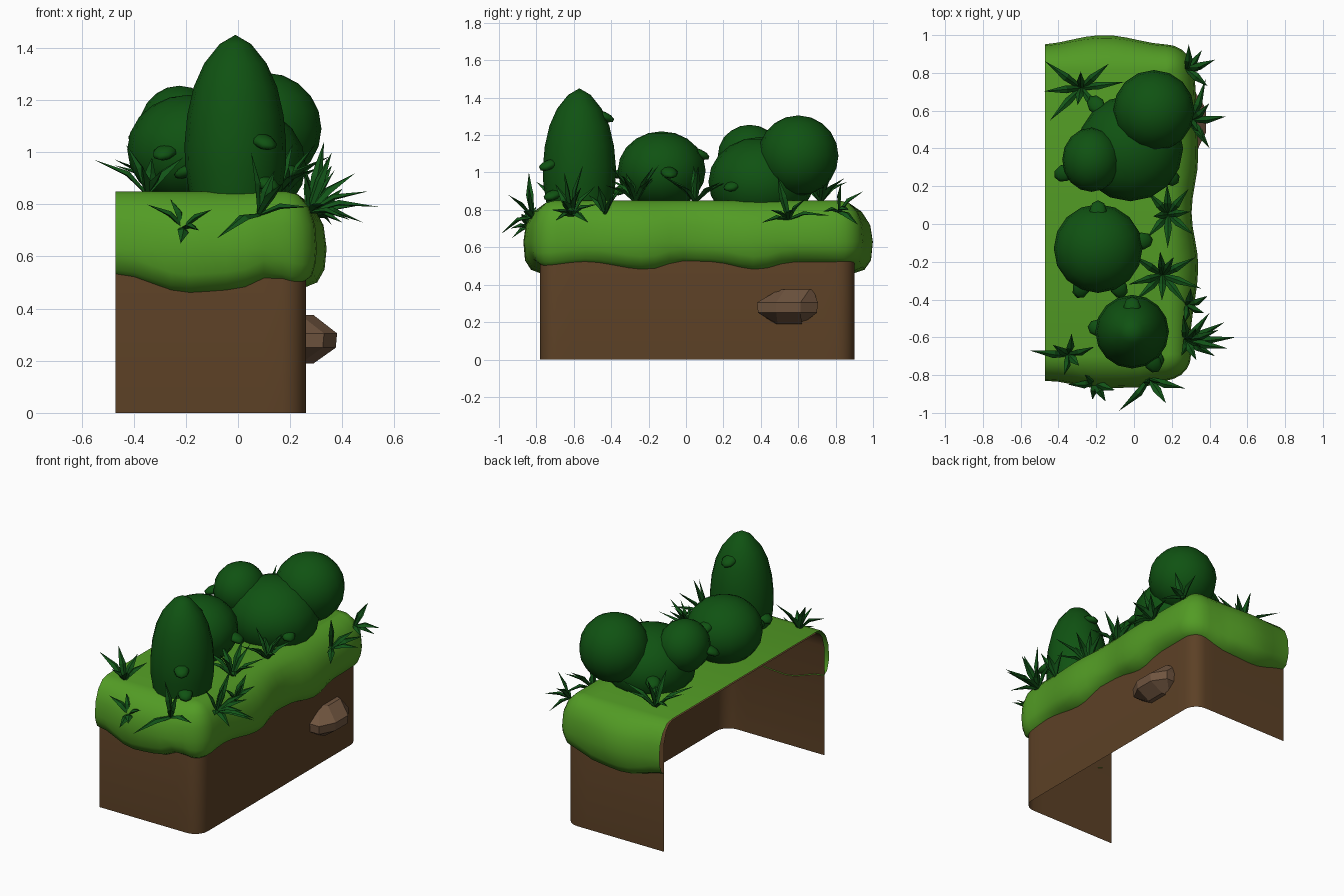
import bpy, bmesh, math, random
from mathutils import Vector, Matrix

if "Cube" in bpy.data.objects:
    bpy.data.objects.remove(bpy.data.objects["Cube"])
random.seed(4)

def mat(name, c):
    m = bpy.data.materials.new(name)
    m.diffuse_color = (*c, 1)
    m.use_nodes = True
    m.node_tree.nodes["Principled BSDF"].inputs["Base Color"].default_value = m.diffuse_color
    return m

DIRT = mat("dirt", (0.107, 0.052, 0.019))
TURF = mat("turf", (0.085, 0.33, 0.018))
LEAF = mat("leaf", (0.005, 0.085, 0.006))
BLADE = mat("blade", (0.006, 0.09, 0.009))
ROCK = mat("rock", (0.16, 0.09, 0.05))

def finish(bm, name, m, smooth=None):
    me = bpy.data.meshes.new(name)
    bmesh.ops.recalc_face_normals(bm, faces=bm.faces)
    bm.to_mesh(me)
    bm.free()
    ob = bpy.data.objects.new(name, me)
    bpy.context.collection.objects.link(ob)
    me.materials.append(m)
    if smooth:
        bpy.context.view_layer.objects.active = ob
        ob.select_set(True)
        bpy.ops.object.shade_smooth_by_angle(angle=math.radians(smooth))
        ob.select_set(False)
    return ob

# U-shaped path (front, right, back) with rounded corners: point, normal, arc length
X0, X1, Y0, Y1, R = -0.47, 0.26, -0.78, 0.90, 0.09
def u_path():
    pts = []
    for i in range(9):
        pts.append((Vector((X0 + (X1 - R - X0) * i / 9, Y0)), Vector((0, -1))))
    def corner(cx, cy, a0):
        for i in range(6):
            a = math.radians(a0 + 18 * i)
            n = Vector((math.cos(a), math.sin(a)))
            pts.append((Vector((cx, cy)) + n * R, n))
    corner(X1 - R, Y0 + R, -90)
    for i in range(1, 20):
        pts.append((Vector((X1, Y0 + R + (Y1 - Y0 - 2 * R) * i / 20)), Vector((1, 0))))
    corner(X1 - R, Y1 - R, 0)
    for i in range(1, 10):
        pts.append((Vector((X1 - R + (X0 - X1 + R) * i / 9, Y1)), Vector((0, 1))))
    out, s = [], 0
    for i, (p, n) in enumerate(pts):
        if i:
            s += (p - pts[i - 1][0]).length
        out.append((p, n, s))
    return out

def ease(keys, s):
    for (a, u), (b, v) in zip(keys, keys[1:]):
        if s <= b:
            t = (s - a) / (b - a)
            return u + (v - u) * (1 - math.cos(math.pi * t)) / 2
    return keys[-1][1]

def shell(name, profile, m, angle):
    bm = bmesh.new()
    rows = [[bm.verts.new((*(p + n * o), z)) for o, z in profile(s)] for p, n, s in u_path()]
    for a, b in zip(rows, rows[1:]):
        for j in range(len(a) - 1):
            bm.faces.new((a[j], b[j], b[j + 1], a[j + 1]))
    bm.faces.new([r[0] for r in rows])
    return finish(bm, name, m, angle)

# Dirt wall, open at the left and below
shell("dirt_wall", lambda s: [(-.085, .84), (-.05, .825), (-.02, .79), (0, .72), (0, 0)], DIRT, 50)

# Overhanging turf with a wavy hem
HEM = [(0, .53), (.28, .46), (.45, .47), (.6, .52), (.7, .50), (.93, .52), (1.26, .48), (1.46, .525),
       (1.6, .52), (1.85, .48), (2.05, .52), (2.36, .52), (2.6, .47), (2.8, .46), (3.1, .52)]
BULGE = [(0, .05), (.3, .09), (.5, .085), (.68, .045), (.86, .04), (1.25, .08), (1.53, .045),
         (1.83, .08), (2.1, .07), (2.4, .05), (2.75, .10), (3.1, .05)]
def turf(s):
    b, o = ease(HEM, s), ease(BULGE, s)
    return [(-.08, .85), (-.03, .838), (.5 * o - .01, .79), (.85 * o, .72), (o, .63),
            (.9 * o, b + .07), (.55 * o, b + .02), (-.005, b)]
shell("turf", turf, TURF, 60)

# Rock ledge in the right wall: stacked half outlines
bm = bmesh.new()
rings = []
for z, ya, yb, x in ((.19, .48, .62, .29), (.25, .385, .70, .375), (.305, .38, .705, .38), (.375, .50, .68, .29)):
    c = (ya + yb) / 2
    rings.append([bm.verts.new(v) for v in ((.24, ya, z), (x - .05, ya, z), (x, c - .06, z),
                                            (x, c + .07, z), (x - .06, yb, z), (.24, yb, z))])
for a, b in zip(rings, rings[1:]):
    for i in range(6):
        bm.faces.new((a[i], a[i - 1], b[i - 1], b[i]))
bm.faces.new(rings[0])
bm.faces.new(rings[-1])
finish(bm, "rock", ROCK)

# Round bushes
def ball(name, c, r):
    bm = bmesh.new()
    bmesh.ops.create_uvsphere(bm, u_segments=16, v_segments=10, radius=1,
                              matrix=Matrix.Translation(c) @ Matrix.Diagonal((*r, 1)))
    finish(bm, name, LEAF, 60)
ball("round_bush", (-.19, -.13, 1.01), (.235, .235, .21))
ball("wide_bush", (-.02, .40, .95), (.28, .28, .24))
ball("upper_bush", (.105, .60, 1.09), (.215, .215, .215))
ball("small_bush", (-.225, .34, 1.09), (.155, .17, .165))

# Tall egg-shaped bush
bm = bmesh.new()
prof = [(.175, .83), (.193, .94), (.195, 1.03), (.185, 1.14), (.16, 1.25), (.12, 1.34), (.06, 1.415)]
rings = [[bm.verts.new((-.01 + r * math.cos(i * math.pi / 8), -.57 + r * math.sin(i * math.pi / 8), z))
          for i in range(16)] for r, z in prof]
for a, b in zip(rings, rings[1:]):
    for i in range(16):
        bm.faces.new((a[i - 1], a[i], b[i], b[i - 1]))
tip = bm.verts.new((-.01, -.57, 1.45))
for i in range(16):
    bm.faces.new((rings[-1][i - 1], rings[-1][i], tip))
finish(bm, "tall_bush", LEAF, 60)

# Small drooping leaves on the bushes: position and bush centre
cone, rnd, wide, small = (-.01, -.57), (-.19, -.13), (-.02, .40), (-.22, .34)
for i, (p, c) in enumerate([((.10, -.735, 1.04), cone), ((-.01, -.44, 1.30), cone), ((-.19, -.55, .93), cone),
                            ((.11, -.71, .88), cone), ((.045, -.09, 1.0), rnd), ((-.28, -.34, 1.0), rnd),
                            ((-.08, -.34, .91), rnd), ((-.19, .07, 1.1), rnd), ((.19, .25, .93), wide),
                            ((-.37, .27, 1.07), small), ((-.2, .63, .95), wide)]):
    a = math.atan2(p[1] - c[1], p[0] - c[0])
    bm = bmesh.new()
    bmesh.ops.create_uvsphere(bm, u_segments=8, v_segments=5, radius=1, matrix=Matrix.Translation(p)
                              @ Matrix.Rotation(a, 4, 'Z') @ Matrix.Rotation(.4, 4, 'Y')
                              @ Matrix.Diagonal((.06, .047, .025, 1)))
    finish(bm, f"bush_leaf_{i}", LEAF, 60)

# Grass tufts: pointed curved blades fanned around an axis
def blade(bm, base, d, up, length, w):
    side = d.cross(up).normalized()
    thick = side.cross(d).normalized()
    rows = []
    for t, k in ((0, .5), (.4, 1)):
        c = base + d * length * t + up * length * .12 * math.sin(math.pi * t)
        rows.append([bm.verts.new(c + v * k) for v in
                     (side * w, thick * w * .5, -side * w, -thick * w * .5)])
    end = bm.verts.new(base + d * length)
    for i in range(4):
        bm.faces.new((rows[0][i - 1], rows[0][i], rows[1][i], rows[1][i - 1]))
        bm.faces.new((rows[1][i - 1], rows[1][i], end))

def tuft(name, base, axis, n, length, start=0):
    bm = bmesh.new()
    q = Vector(axis).normalized().to_track_quat('Z', 'Y')
    for i in range(n):
        a = start + 2 * math.pi * (i + random.uniform(-.2, .2)) / n
        tilt = math.radians(random.uniform(50, 66) if i % 4 else random.uniform(20, 40))
        d = q @ Vector((math.sin(tilt) * math.cos(a), math.sin(tilt) * math.sin(a), math.cos(tilt)))
        blade(bm, Vector(base), d, q @ Vector((0, 0, 1)), length * random.uniform(.88, 1.1), .021)
    finish(bm, name, BLADE)

def spray(name, base, tips):
    bm = bmesh.new()
    for t in tips:
        v = Vector(t) - Vector(base)
        blade(bm, Vector(base), v.normalized(), Vector((.3, -.3, 1)).normalized(), v.length, .022)
    finish(bm, name, BLADE)

tuft("tuft_back", (-.28, .72, .84), (-.05, 0, 1), 8, .25)
tuft("tuft_middle", (.18, .05, .84), (0, 0, 1), 8, .21)
tuft("tuft_centre", (.15, -.27, .84), (.05, 0, 1), 9, .25, .3)
spray("tuft_left", (-.35, -.69, .84), [(-.55, -.67, .97), (-.21, -.65, .98), (-.37, -.80, .95),
                                       (-.33, -.58, .98), (-.43, -.64, 1.03), (-.29, -.75, .93)])
spray("tuft_corner", (.27, -.61, .77), [(.54, -.60, .79), (.48, -.52, .73), (.50, -.66, .85), (.43, -.70, .74),
                                        (.40, -.47, .83), (.33, -.72, .80), (.45, -.56, .92), (.36, -.65, 1.0),
                                        (.33, -.55, 1.04), (.26, -.48, .93), (.25, -.70, .94)])
spray("tuft_side", (.28, -.43, .78), [(.30, -.34, .92), (.39, -.38, .88), (.37, -.47, .93), (.27, -.52, .88)])
spray("tuft_back_corner", (.28, .82, .79), [(.43, .87, .80), (.39, .73, .79), (.29, .95, .90),
                                            (.36, .83, .95), (.36, .92, .72)])
spray("tuft_rock", (.30, .55, .75), [(.49, .57, .80), (.40, .40, .73), (.38, .77, .77),
                                     (.34, .49, .98), (.40, .64, .86), (.37, .45, .8)])
spray("tuft_front_left", (-.21, -.84, .71), [(-.35, -.85, .80), (-.10, -.88, .78), (-.22, -.93, .65),
                                             (-.26, -.80, .82), (-.15, -.94, .70)])
spray("tuft_front_right", (.08, -.82, .76), [(-.08, -.99, .67), (.27, -.87, .79), (.05, -.84, 1.0),
                                             (.17, -.95, .88), (.14, -.84, .93)])
